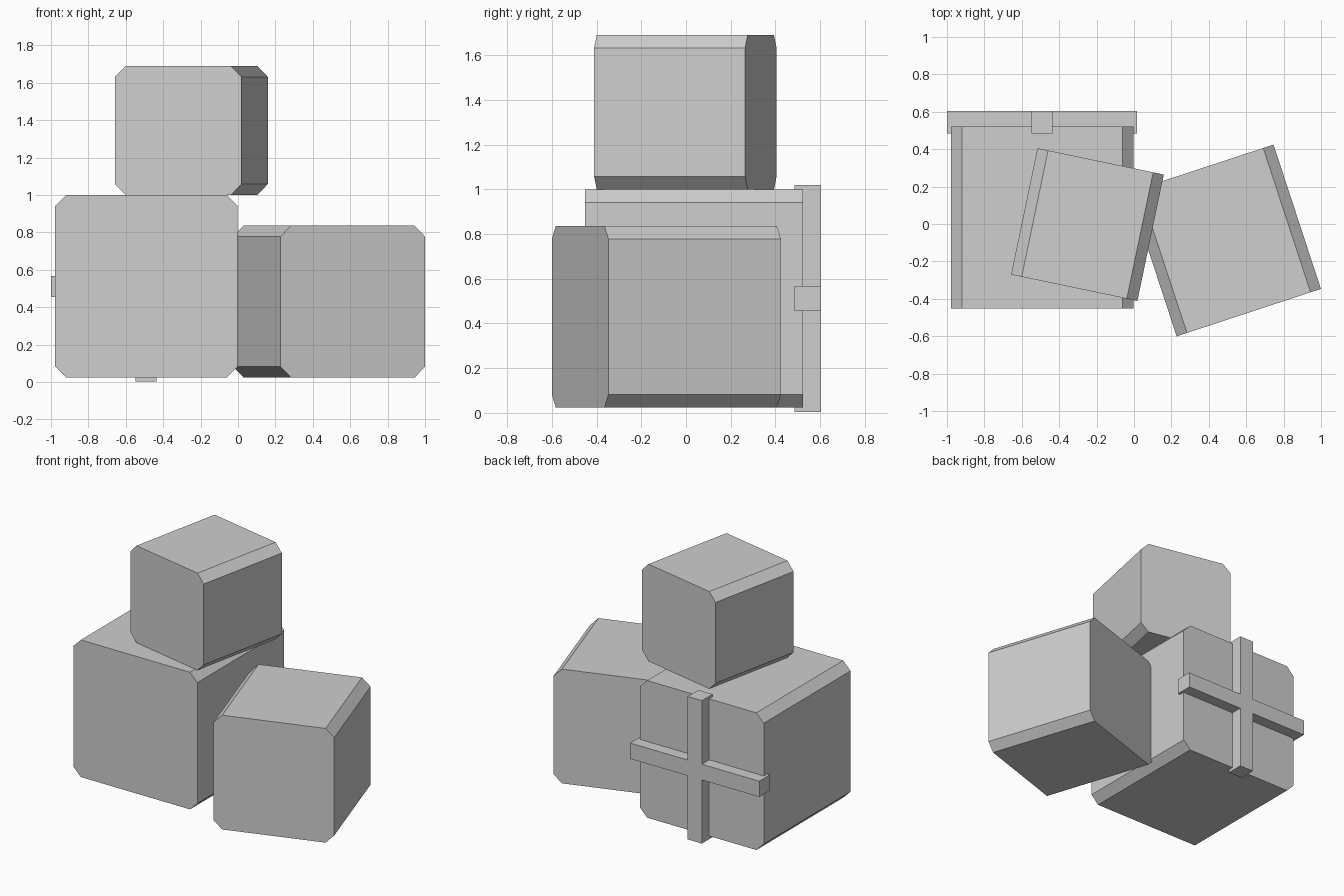
import bpy
import bmesh
from math import radians

cube = bpy.data.objects.get("Cube")
if cube:
    bpy.data.objects.remove(cube, do_unlink=True)

# Single pale grey for everything
grey = bpy.data.materials.new("pale_grey")
grey.use_nodes = True
colour = (0.62, 0.62, 0.62, 1)
grey.diffuse_color = colour
grey.node_tree.nodes["Principled BSDF"].inputs["Base Color"].default_value = colour


def prism(name, profile, depth, location, turn=0):
    """Extrude an x/z outline along local y, centred on the location."""
    bm = bmesh.new()
    face = bm.faces.new([bm.verts.new((x, -depth / 2, z)) for x, z in profile])
    extruded = bmesh.ops.extrude_face_region(bm, geom=[face])
    moved = [v for v in extruded["geom"] if isinstance(v, bmesh.types.BMVert)]
    bmesh.ops.translate(bm, verts=moved, vec=(0, depth, 0))
    bmesh.ops.recalc_face_normals(bm, faces=bm.faces)
    mesh = bpy.data.meshes.new(name)
    bm.to_mesh(mesh)
    bm.free()
    mesh.materials.append(grey)
    obj = bpy.data.objects.new(name, mesh)
    obj.location = location
    obj.rotation_euler.z = radians(turn)
    bpy.context.collection.objects.link(obj)
    return obj


def block(name, size, location, turn=0, cut=0.058):
    """Cube whose four depth-wise edges are chamfered."""
    h = size / 2
    c = h - cut
    outline = [(-c, -h), (c, -h), (h, -c), (h, c),
               (c, h), (-c, h), (-h, c), (-h, -c)]
    return prism(name, outline, size, location, turn)


# Three stacked blocks
block("large_block", 0.975, (-0.49, 0.035, 0.5125))
block("side_block", 0.812, (0.487, -0.088, 0.43), 18.2)
block("top_block", 0.69, (-0.249, -0.003, 1.345), -11.8)

# Cross-shaped strap on the back of the large block
a = 0.508   # half length
w = 0.056   # half width
cross = [(-w, -a), (w, -a), (w, -w), (a, -w), (a, w), (w, w),
         (w, a), (-w, a), (-w, w), (-a, w), (-a, -w), (-w, -w)]
prism("back_strap_cross", cross, 0.12, (-0.492, 0.545, 0.511))
